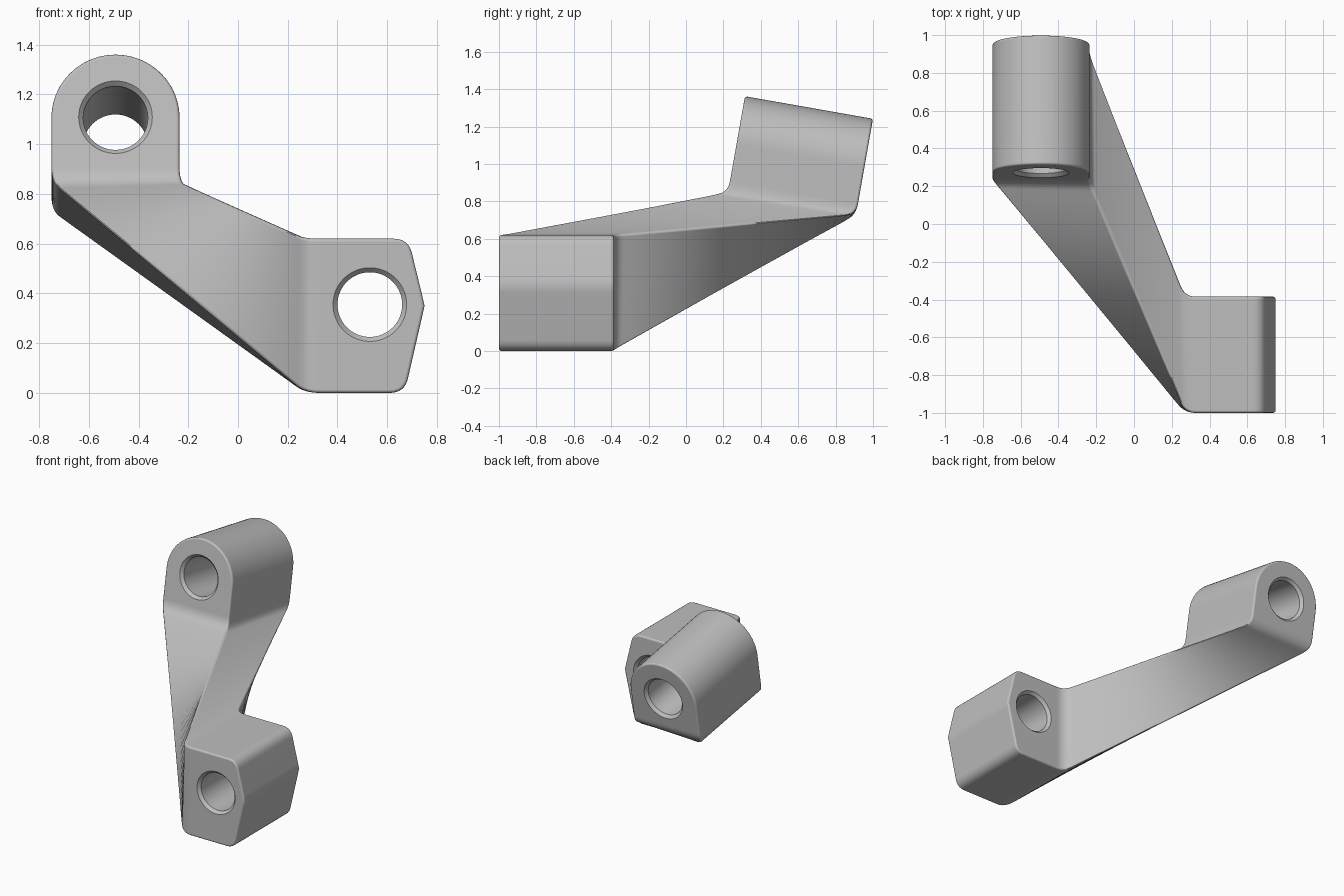
import bpy, bmesh, math
from mathutils import Vector, Matrix

if "Cube" in bpy.data.objects:
    bpy.data.objects.remove(bpy.data.objects["Cube"])

ROUND, ARM, DOME = 8, 28, 18          # segments per corner, arm and quarter dome
TILT = math.radians(10)
FRONT_Y, BACK_Y, LOW_TOP = -1.0, -0.385, 0.62
UP_LEN, UP_H, UP_X, UP_R = 0.695, 0.52, -0.4925, 0.2575
HOLE_R, RIM_R = 0.13, 0.148

steel = bpy.data.materials.new("Light grey metal")
steel.use_nodes = True
grey = (0.52, 0.52, 0.52, 1)
steel.diffuse_color = grey
steel.node_tree.nodes["Principled BSDF"].inputs["Base Color"].default_value = grey


def upper(x, along, h):
    """Point in the tilted frame of the upper boss."""
    c, s = math.cos(TILT), math.sin(TILT)
    return Vector((x, 0.225 + along * c + h * s, 0.85 - along * s + h * c))


def rounded(before, corner, after, d=0.06):
    """Points that round off one corner of a rail."""
    p = corner + (before - corner).normalized() * d
    q = corner + (after - corner).normalized() * d
    ts = [i / ROUND for i in range(ROUND + 1)]
    return [p * (1 - t) ** 2 + corner * 2 * t * (1 - t) + q * t * t for t in ts]


def rail(y, along, side):
    """Edge from the lower boss tip, along the arm, to the dome top.
    side -1 follows the bottom and left, +1 the top and right."""
    z = LOW_TOP if side > 0 else 0
    tip = Vector((0.75, y, 0.35))
    near = Vector((0.742, y, 0.35 + side * 0.036))
    corner = Vector((0.685 if side > 0 else 0.67, y, z))
    start = Vector((0.27, y, z))
    end = upper(UP_X + side * UP_R, along, 0)
    spring = upper(UP_X + side * UP_R, along, UP_H - UP_R)
    pts = [tip, near] + rounded(near, corner, start)
    pts += rounded(corner, start, end)
    bend = rounded(start, end, spring)
    a, b = pts[-1], bend[0]
    pts += [a.lerp(b, i / ARM) for i in range(1, ARM)] + bend
    for i in range(DOME + 1):
        t = math.pi / 2 * i / DOME
        pts.append(upper(UP_X + side * UP_R * math.cos(t), along,
                         UP_H - UP_R + UP_R * math.sin(t)))
    return pts


# Body: four rails skinned into one solid
bm = bmesh.new()
rails = []
for y, along in ((FRONT_Y, 0), (BACK_Y, UP_LEN)):
    low = [bm.verts.new(p) for p in rail(y, along, -1)]
    high = [bm.verts.new(p) for p in rail(y, along, 1)[1:-1]]
    rails.append((low, [low[0]] + high + [low[-1]]))

count = len(rails[0][0])
arm_a = 2 + ROUND + 1
arm_b = count - DOME - 2
for k in (0, 1):                       # outer walls
    f, b = rails[0][k], rails[1][k]
    for i in range(count - 1):
        bm.faces.new((f[i], f[i + 1], b[i + 1], b[i]))
for low, high in rails:                # front and back
    for i in range(arm_a, arm_b):
        bm.faces.new((low[i], low[i + 1], high[i + 1], high[i]))
    bm.faces.new(low[:arm_a + 1] + high[arm_a:0:-1])
    bm.faces.new(low[arm_b:] + high[-2:arm_b - 1:-1])
bmesh.ops.recalc_face_normals(bm, faces=bm.faces)

# Small rounding along all rails
edges = [bm.edges.get((r[i], r[i + 1])) for pair in rails for r in pair
         for i in range(count - 1)]
bmesh.ops.bevel(bm, geom=edges, offset=0.013, offset_type='OFFSET', segments=3,
                profile=0.5, affect='EDGES', clamp_overlap=False)
bmesh.ops.recalc_face_normals(bm, faces=bm.faces)
mesh = bpy.data.meshes.new("bracket_arm")
bm.to_mesh(mesh)
bm.free()
mesh.materials.append(steel)
body = bpy.data.objects.new("bracket_arm", mesh)
bpy.context.scene.collection.objects.link(body)


def hole_cutter(name, centre, axis, length):
    """Lathed cutter with a flared rim at both ends."""
    half, out, flare = length / 2, 0.05, 0.02
    slope = (RIM_R - HOLE_R) / flare
    wide = RIM_R + out * slope
    profile = [(wide, -half - out), (HOLE_R, -half + flare),
               (HOLE_R, half - flare), (wide, half + out)]
    n = 64
    cb = bmesh.new()
    rings = [[cb.verts.new((r * math.cos(math.tau * i / n),
                            r * math.sin(math.tau * i / n), z)) for i in range(n)]
             for r, z in profile]
    for lo, hi in zip(rings, rings[1:]):
        for i in range(n):
            j = (i + 1) % n
            cb.faces.new((lo[i], lo[j], hi[j], hi[i]))
    cb.faces.new(rings[0][::-1])
    cb.faces.new(rings[-1])
    turn = Vector((0, 0, 1)).rotation_difference(axis).to_matrix().to_4x4()
    cb.transform(Matrix.Translation(centre) @ turn)
    me = bpy.data.meshes.new(name)
    cb.to_mesh(me)
    cb.free()
    me.materials.append(steel)
    ob = bpy.data.objects.new(name, me)
    bpy.context.scene.collection.objects.link(ob)
    ob.hide_render = True
    return ob


# Bores through both bosses
cutters = [
    hole_cutter("lower_bore", Vector((0.53, (FRONT_Y + BACK_Y) / 2, 0.355)),
                Vector((0, 1, 0)), BACK_Y - FRONT_Y),
    hole_cutter("upper_bore", upper(UP_X, UP_LEN / 2, UP_H - UP_R),
                Vector((0, math.cos(TILT), -math.sin(TILT))), UP_LEN),
]
bpy.ops.object.select_all(action='DESELECT')
body.select_set(True)
bpy.context.view_layer.objects.active = body
for cutter in cutters:
    mod = body.modifiers.new(cutter.name, 'BOOLEAN')
    mod.operation, mod.solver, mod.object = 'DIFFERENCE', 'EXACT', cutter
    bpy.ops.object.modifier_apply(modifier=mod.name)
    bpy.data.objects.remove(cutter)

# Smooth shading with clean flat faces
bpy.ops.object.shade_smooth_by_angle(angle=math.radians(35))
body.modifiers.new("flat_normals", 'WEIGHTED_NORMAL').keep_sharp = True
